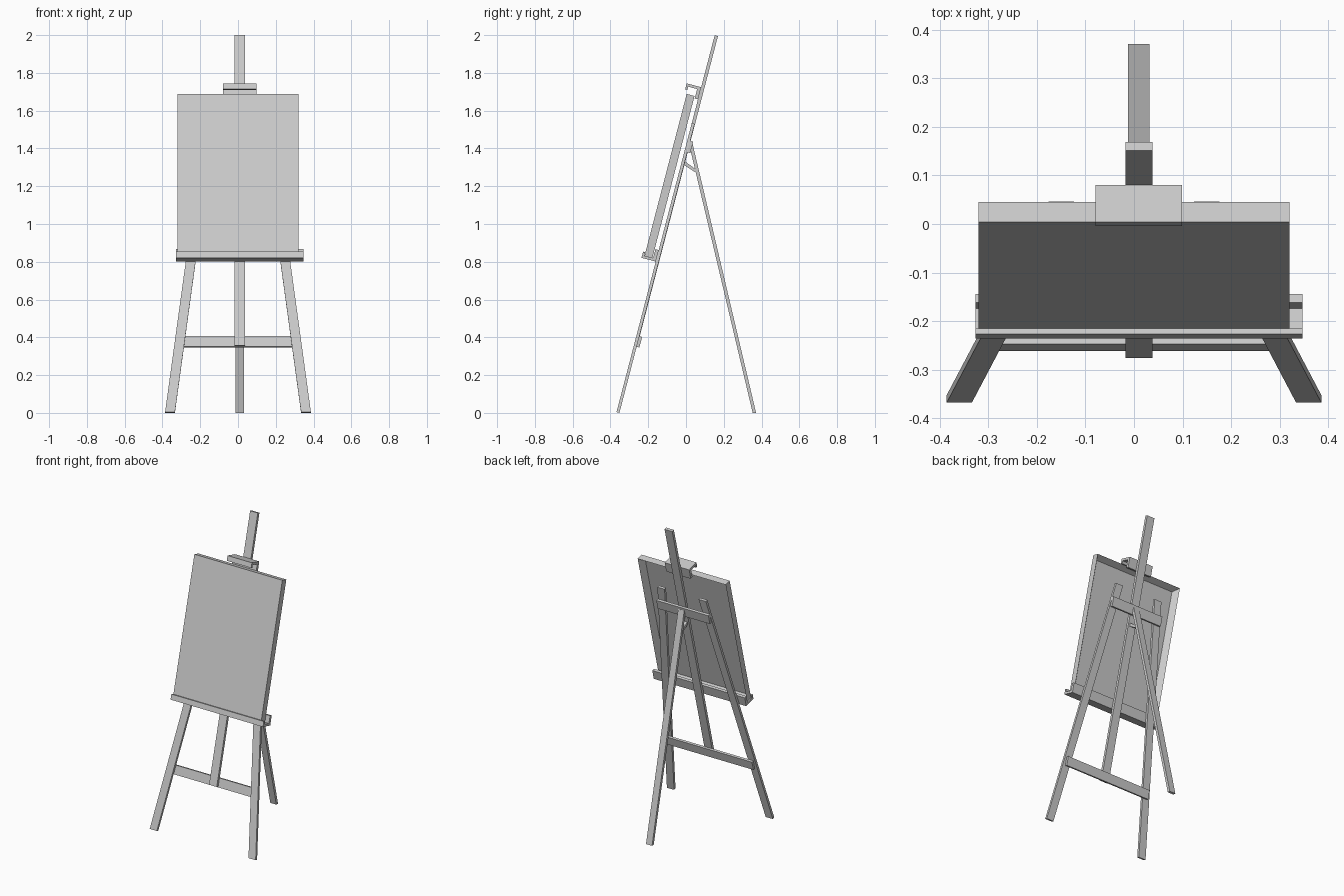
import bpy, bmesh, math
from mathutils import Matrix, Vector

if "Cube" in bpy.data.objects:
    bpy.data.objects.remove(bpy.data.objects["Cube"])

# Leaning frame: local (x, w = backwards from the leg front, u = up the slope)
LEAN = Matrix.Translation((0, -0.369, 0)) @ Matrix.Rotation(-math.radians(14.6), 4, 'X')
CX = 0.01  # the mast and its fittings sit slightly off centre


def finish(name, bm, mat):
    bmesh.ops.recalc_face_normals(bm, faces=bm.faces)
    bm.transform(mat)
    me = bpy.data.meshes.new(name)
    bm.to_mesh(me)
    bm.free()
    ob = bpy.data.objects.new(name, me)
    bpy.context.collection.objects.link(ob)
    return ob


def prism(name, pts, extrude, mat=LEAN):
    """Extrude a closed 3D outline along a vector."""
    bm = bmesh.new()
    face = bm.faces.new([bm.verts.new(p) for p in pts])
    ext = bmesh.ops.extrude_face_region(bm, geom=[face])
    verts = [g for g in ext['geom'] if isinstance(g, bmesh.types.BMVert)]
    bmesh.ops.translate(bm, verts=verts, vec=Vector(extrude))
    return finish(name, bm, mat)


def side_profile(name, pts, xc, half, mat=LEAN):
    """Outline in the side plane, extruded across x."""
    return prism(name, [(xc - half, a, b) for a, b in pts], (2 * half, 0, 0), mat)


def board(name, xc, half, w0, w1, u0, u1):
    return side_profile(name, [(w0, u0), (w1, u0), (w1, u1), (w0, u1)], xc, half)


# Splayed front legs
for side, s in (("left", -1), ("right", 1)):
    outline = [(s * (0.36 + d), 0, u) for d, u in
               ((-0.026, 0.004), (0.026, 0.004), (-0.184, 1.585), (-0.236, 1.585))]
    prism("front_leg_" + side, outline, (0, 0.016, 0))

# Central mast and the two cross bars behind it
board("mast", CX, 0.028, 0, 0.018, 0.37, 2.066)
board("lower_cross_bar", 0, 0.318, 0.0155, 0.031, 0.366, 0.424)
board("upper_cross_bar", 0, 0.19, 0.0155, 0.032, 1.43, 1.492)

# Canvas tray: back board, shelf and front lip
side_profile("canvas_tray", [(0, 0.828), (0, 0.891), (-0.018, 0.891), (-0.018, 0.843),
                             (-0.066, 0.843), (-0.066, 0.862), (-0.078, 0.862),
                             (-0.078, 0.828)], CX, 0.337)

# Top clamp hooking over the canvas
side_profile("top_clamp", [(0, 1.715), (0, 1.782), (-0.079, 1.782), (-0.079, 1.75),
                           (-0.067, 1.75), (-0.067, 1.767), (-0.018, 1.767),
                           (-0.018, 1.715)], CX, 0.089)

# Stretched canvas with the stretcher frame open at the back
bm = bmesh.new()
bmesh.ops.create_cube(bm, size=1, matrix=Matrix.Translation((0, -0.0435, 1.2855))
                      @ Matrix.Diagonal((0.641, 0.043, 0.885, 1)))
bm.normal_update()
back = max(bm.faces, key=lambda f: f.normal.y)
bmesh.ops.inset_region(bm, faces=[back], thickness=0.038)
bmesh.ops.translate(bm, verts=back.verts, vec=(0, -0.036, 0))
finish("canvas", bm, LEAN)

# Rear leg and the short strut joining it to the mast
I = Matrix.Identity(4)
side_profile("rear_leg", [(0.353, 0), (0.371, 0), (0.036, 1.42), (0.018, 1.415)], CX, 0.022, I)
side_profile("rear_strut", [(-0.011, 1.312), (0.062, 1.266), (0.058, 1.285),
                            (-0.006, 1.332)], CX, 0.016, I)
